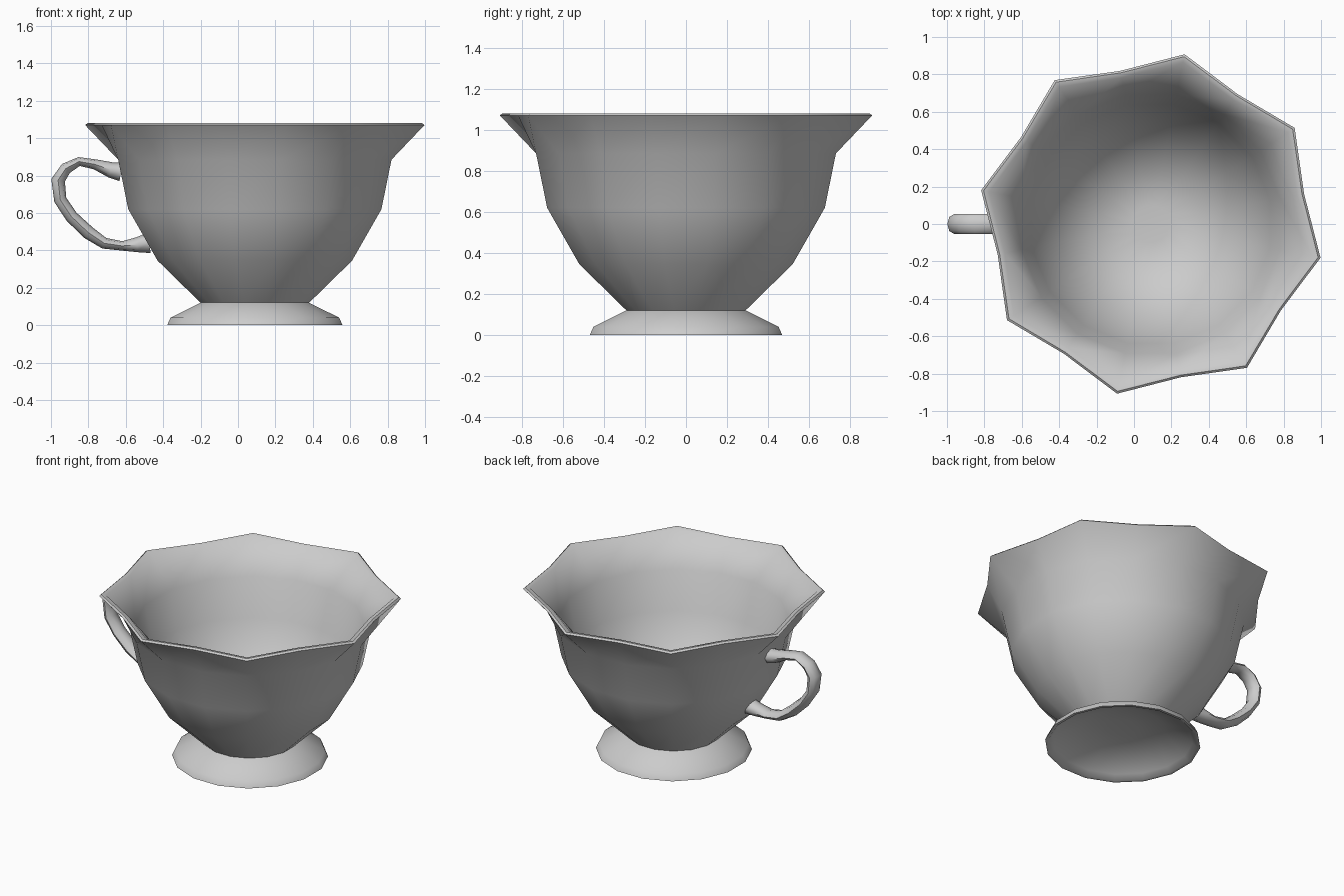
import bpy, bmesh, math
from mathutils import Vector

if "Cube" in bpy.data.objects:
    bpy.data.objects.remove(bpy.data.objects["Cube"])

CX, SIDES = 0.09, 16


def finish(name, bm, angle):
    bmesh.ops.recalc_face_normals(bm, faces=bm.faces[:])
    me = bpy.data.meshes.new(name)
    bm.to_mesh(me)
    bm.free()
    ob = bpy.data.objects.new(name, me)
    bpy.context.collection.objects.link(ob)
    bpy.ops.object.select_all(action='DESELECT')
    ob.select_set(True)
    bpy.context.view_layer.objects.active = ob
    bpy.ops.object.shade_smooth_by_angle(angle=math.radians(angle))
    return ob


def skin(bm, rings):
    # bridge successive rings and cap both ends
    for a, b in zip(rings, rings[1:]):
        n = len(a)
        for i in range(n):
            j = (i + 1) % n
            bm.faces.new((a[i], a[j], b[j], b[i]))
    bm.faces.new(rings[0])
    bm.faces.new(rings[-1])


# Cup: underside, foot, outer wall, flared eight-pointed rim, inner wall
# (corner radius, mid-side radius, height)
profile = [
    (0.10, 0.10, 0.115), (0.26, 0.26, 0.10), (0.43, 0.43, 0.03), (0.46, 0.46, 0.0),
    (0.478, 0.478, 0.0), (0.46, 0.46, 0.04), (0.296, 0.296, 0.12),
    (0.53, 0.53, 0.345), (0.69, 0.69, 0.62), (0.745, 0.745, 0.885),
    (0.925, 0.835, 1.07), (0.912, 0.824, 1.08), (0.882, 0.797, 1.075),
    (0.705, 0.705, 0.885), (0.65, 0.65, 0.63), (0.495, 0.495, 0.365),
    (0.28, 0.28, 0.165), (0.10, 0.10, 0.15),
]
bm = bmesh.new()
rings = []
for rc, rm, z in profile:
    ring = []
    for k in range(SIDES):
        a = math.radians(-11.25 + 22.5 * k)
        r = rm if k % 2 else rc
        ring.append(bm.verts.new((CX + r * math.cos(a), r * math.sin(a), z)))
    rings.append(ring)
skin(bm, rings)
finish("cup", bm, 50)

# Handle: tapered oval tube swept along a path (x, z, in-plane half thickness)
path = [
    (-0.625, 0.82, 0.05), (-0.68, 0.83, 0.042), (-0.765, 0.86, 0.027), (-0.85, 0.875, 0.024),
    (-0.92, 0.838, 0.032), (-0.962, 0.775, 0.037), (-0.95, 0.67, 0.034),
    (-0.89, 0.58, 0.034), (-0.80, 0.495, 0.036), (-0.715, 0.438, 0.03),
    (-0.62, 0.424, 0.025), (-0.54, 0.43, 0.04), (-0.475, 0.44, 0.055),
]
bm = bmesh.new()
rings = []
for i, (x, z, t) in enumerate(path):
    p, q = path[max(i - 1, 0)], path[min(i + 1, len(path) - 1)]
    d = Vector((q[0] - p[0], 0, q[1] - p[1])).normalized()
    normal = Vector((-d.z, 0, d.x))
    ring = []
    for k in range(8):
        a = math.tau * k / 8
        v = Vector((x, 0, z)) + normal * t * math.cos(a) + Vector((0, 0.053 * math.sin(a), 0))
        ring.append(bm.verts.new(v))
    rings.append(ring)
skin(bm, rings)
finish("handle", bm, 60)
